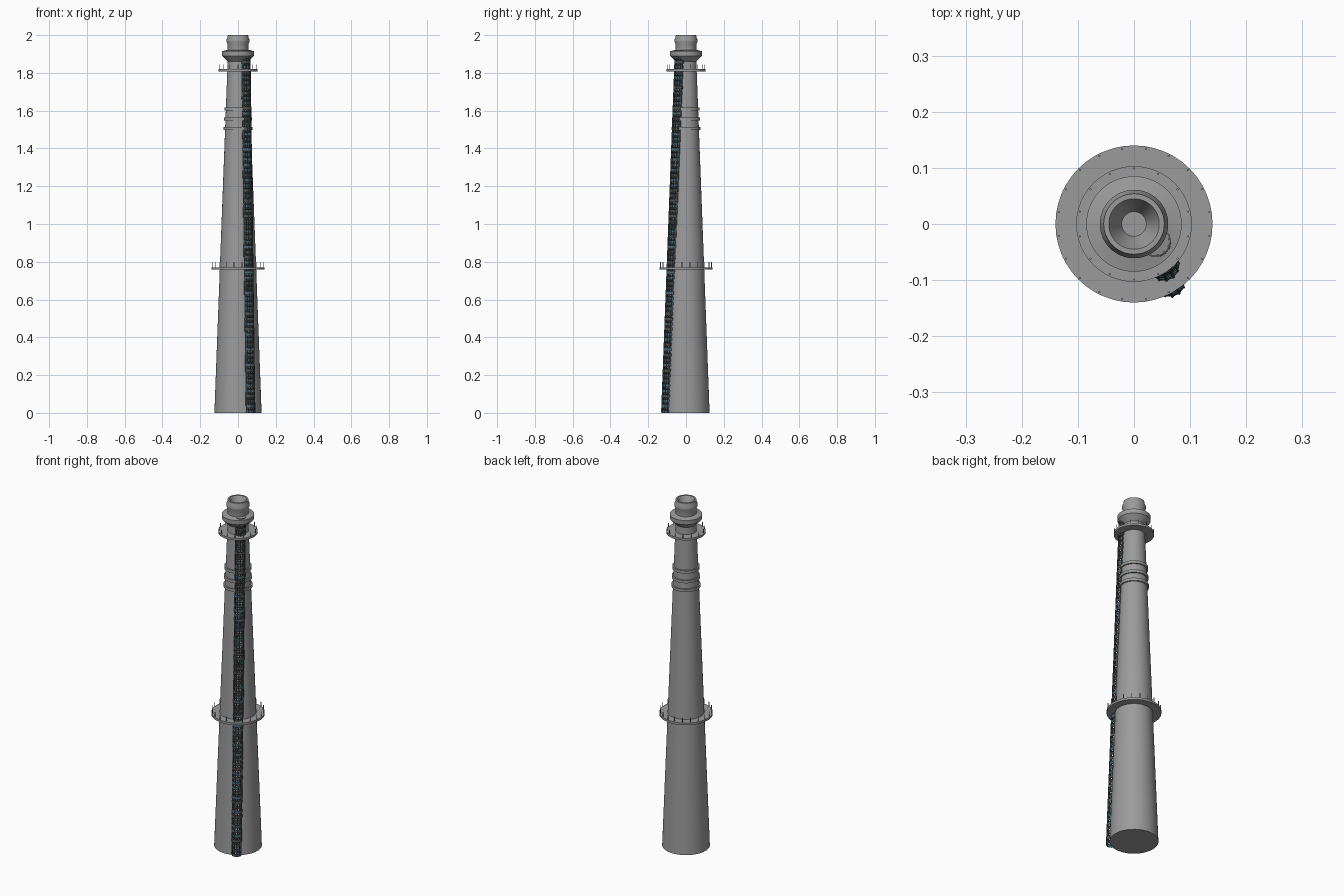
import bpy, bmesh, math, random
from mathutils import Vector, Matrix

if "Cube" in bpy.data.objects:
    bpy.data.objects.remove(bpy.data.objects["Cube"])
random.seed(4)

def mat(name, c):
    m = bpy.data.materials.new(name)
    m.diffuse_color = (*c, 1)
    m.use_nodes = True
    m.node_tree.nodes["Principled BSDF"].inputs["Base Color"].default_value = m.diffuse_color
    return m

GREY = mat("concrete grey", (0.33, 0.33, 0.33))
DARK = mat("dark iron", (0.075, 0.08, 0.08))
TEAL = mat("teal iron", (0.07, 0.15, 0.19))

def finish(name, bm, mats, smooth=True):
    me = bpy.data.meshes.new(name)
    bmesh.ops.recalc_face_normals(bm, faces=bm.faces)
    bm.to_mesh(me)
    bm.free()
    ob = bpy.data.objects.new(name, me)
    bpy.context.collection.objects.link(ob)
    for m in mats:
        me.materials.append(m)
    if smooth:
        bpy.ops.object.select_all(action='DESELECT')
        ob.select_set(True)
        bpy.context.view_layer.objects.active = ob
        bpy.ops.object.shade_smooth_by_angle(angle=math.radians(30))
    return ob

def lathe(name, profile, n=48, closed=False):
    """Spin (radius, z) points round the z axis; open profiles get end caps."""
    bm = bmesh.new()
    rings = [[bm.verts.new((r * math.cos(2 * math.pi * i / n), r * math.sin(2 * math.pi * i / n), z))
              for i in range(n)] for r, z in profile]
    pairs = list(zip(rings, rings[1:]))
    if closed:
        pairs.append((rings[-1], rings[0]))
    else:
        bm.faces.new(rings[0])
        bm.faces.new(rings[-1])
    for a, b in pairs:
        for i in range(n):
            j = (i + 1) % n
            bm.faces.new((a[i], a[j], b[j], b[i]))
    return finish(name, bm, [GREY])

def shaft_r(z):
    return 0.125 - 0.0375 * z

# tapered shaft
lathe("shaft", [(shaft_r(0), 0), (shaft_r(0.77), 0.77), (0.054, 1.88)])

# raised bands near the top
for k, z in enumerate((1.505, 1.555, 1.61)):
    r = 0.076 - 0.002 * k
    lathe(f"band_{k}", [(0.055, z - 0.008), (r, z - 0.008), (r, z + 0.008), (0.055, z + 0.008)], closed=True)

# flared head and flue with hollow mouth
lathe("head", [(0.054, 1.86), (0.062, 1.868), (0.084, 1.89), (0.085, 1.915), (0.062, 1.92), (0.055, 1.922),
               (0.055, 1.95), (0.061, 1.965), (0.061, 1.975), (0.055, 1.988), (0.054, 2.0),
               (0.045, 2.0), (0.022, 1.95)])

# platforms with railing posts
def platform(name, z, r, count, height):
    lathe(name, [(0.05, z - 0.006), (r, z - 0.006), (r, z + 0.006), (0.05, z + 0.006)], closed=True)
    bm = bmesh.new()
    for i in range(count):
        a = 2 * math.pi * (i + 0.5) / count
        p = Vector(((r - 0.004) * math.cos(a), (r - 0.004) * math.sin(a), z + height / 2))
        bmesh.ops.create_cone(bm, cap_ends=True, segments=6, radius1=0.002, radius2=0.002,
                              depth=height, matrix=Matrix.Translation(p))
    finish(name + "_posts", bm, [GREY])

platform("lower_platform", 0.764, 0.14, 20, 0.034)
platform("upper_platform", 1.814, 0.103, 14, 0.03)

# caged ladder climbing the front right side
BOTTOM, TOP = Vector((0.064, -0.104, 0.0)), Vector((0.038, -0.031, 1.922))
CAGE_R, SIDES = 0.027, 14

def cage_point(z, a, r=CAGE_R):
    c = BOTTOM.lerp(TOP, z / TOP.z)
    return c + Vector((r * math.cos(a), r * math.sin(a), 0))

bm = bmesh.new()
z = 0.0
while z < 1.905:                                  # hoops
    h = 0.016
    r = CAGE_R + random.uniform(-0.0015, 0.0015)
    colour = 1 if random.random() < 0.45 else 0
    rows = [[bm.verts.new(cage_point(zz, 2 * math.pi * i / SIDES, rr)) for i in range(SIDES)]
            for rr, zz in ((r, z), (r, z + h), (r - 0.003, z + h), (r - 0.003, z))]
    for k in range(4):
        a, b = rows[k], rows[(k + 1) % 4]
        for i in range(SIDES):
            j = (i + 1) % SIDES
            bm.faces.new((a[i], a[j], b[j], b[i])).material_index = colour
    z += 0.0272
finish("cage_hoops", bm, [DARK, TEAL], False)

def bar(bm, p, q, w):
    d = q - p
    m = Matrix.Translation((p + q) / 2) @ d.to_track_quat('Z', 'Y').to_matrix().to_4x4()
    bmesh.ops.create_cone(bm, cap_ends=True, segments=6, radius1=w, radius2=w, depth=d.length, matrix=m)

bm = bmesh.new()                                  # upright straps
for i in range(9):
    a = math.radians(-50 + (i - 4) * 30)
    bar(bm, cage_point(0.003, a, 0.0255), cage_point(1.92, a, 0.0255), 0.003)
finish("cage_straps", bm, [DARK], False)

bm = bmesh.new()                                  # ladder rungs
side = math.radians(-50)
for k in range(70):
    z = 0.02 + k * 0.0272
    bar(bm, cage_point(z, side + 1.4, 0.022), cage_point(z, side - 1.4, 0.022), 0.004)
finish("ladder_rungs", bm, [TEAL], False)
